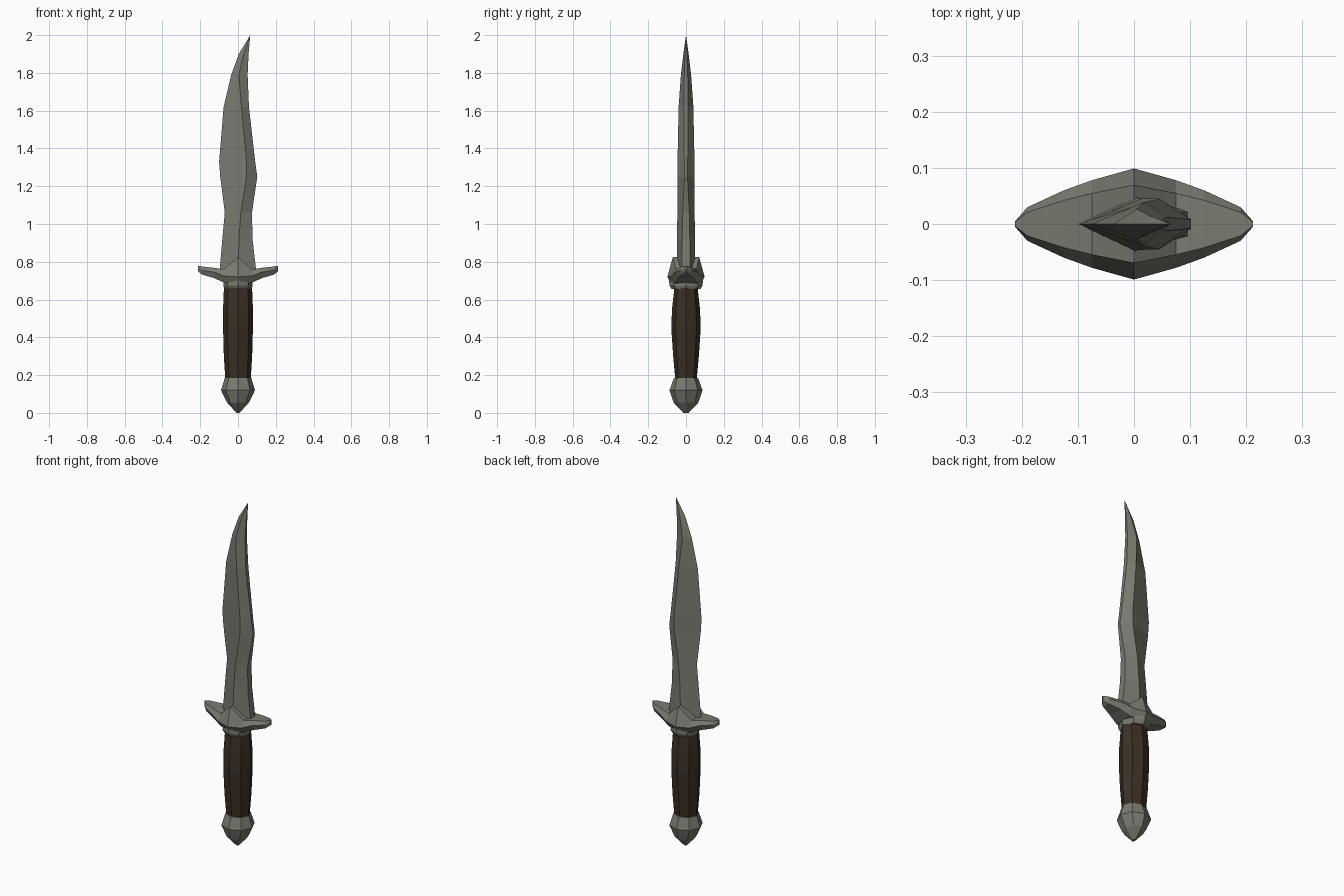
import bpy, bmesh, math

if "Cube" in bpy.data.objects:
    bpy.data.objects.remove(bpy.data.objects["Cube"])


def material(name, rgb):
    m = bpy.data.materials.new(name)
    m.diffuse_color = (*rgb, 1)
    m.use_nodes = True
    m.node_tree.nodes["Principled BSDF"].inputs["Base Color"].default_value = m.diffuse_color
    return m


steel = material("dull steel", (0.19, 0.195, 0.16))
leather = material("dark brown leather", (0.042, 0.029, 0.018))


def loft(name, rings, mat):
    """Join equal-length rings of points into a closed flat-shaded solid."""
    bm = bmesh.new()
    vs = [[bm.verts.new(p) for p in r] for r in rings]
    n = len(rings[0])
    for a, b in zip(vs, vs[1:]):
        for i in range(n):
            j = (i + 1) % n
            bm.faces.new((a[i], a[j], b[j], b[i]))
    bm.faces.new(vs[0])
    bm.faces.new(vs[-1])
    bmesh.ops.remove_doubles(bm, verts=bm.verts, dist=0.0005)
    bmesh.ops.recalc_face_normals(bm, faces=bm.faces)
    me = bpy.data.meshes.new(name)
    bm.to_mesh(me)
    bm.free()
    me.materials.append(mat)
    ob = bpy.data.objects.new(name, me)
    bpy.context.collection.objects.link(ob)
    return ob


def turned(name, profile, mat, sides=8):
    """Oval turned part from (z, x radius, y radius) rows."""
    rings = [[(rx * math.cos(math.tau * i / sides), ry * math.sin(math.tau * i / sides), z)
              for i in range(sides)] for z, rx, ry in profile]
    return loft(name, rings, mat)


# Pommel, grip and collar
turned("pommel", [(0.0, 0.008, 0.014), (0.055, 0.058, 0.066), (0.12, 0.09, 0.087),
                  (0.185, 0.07, 0.064)], steel)
turned("grip", [(0.16, 0.066, 0.055), (0.3, 0.075, 0.068), (0.45, 0.079, 0.078),
                (0.55, 0.079, 0.074), (0.675, 0.074, 0.06)], leather)
turned("collar", [(0.655, 0.071, 0.076), (0.675, 0.078, 0.088), (0.715, 0.07, 0.09)], steel)

# Boat-shaped guard: (x, half width, bottom, middle, top), mirrored in x
half = [(0.0, 0.099, 0.67, 0.72, 0.825), (0.075, 0.078, 0.69, 0.725, 0.76),
        (0.125, 0.06, 0.713, 0.745, 0.768), (0.19, 0.03, 0.732, 0.755, 0.775),
        (0.212, 0.005, 0.75, 0.765, 0.778)]
sections = [(-x, *r) for x, *r in reversed(half[1:])] + half
loft("guard", [[(x, -0.7 * w, t), (x, -w, m), (x, -0.7 * w, b),
                (x, 0.7 * w, b), (x, w, m), (x, 0.7 * w, t)]
               for x, w, b, m, t in sections], steel)

# Curved blade: (z, left edge, ridge, right edge, half thickness, half spine)
blade = [(0.72, -0.1, 0.0, 0.1, 0.05, 0.022), (0.92, -0.083, 0.005, 0.077, 0.047, 0.02),
         (1.06, -0.07, 0.015, 0.074, 0.046, 0.017), (1.25, -0.094, 0.045, 0.102, 0.045, 0.008),
         (1.33, -0.1, 0.045, 0.091, 0.045, 0.009), (1.62, -0.076, 0.018, 0.058, 0.039, 0.012),
         (1.79, -0.036, 0.005, 0.051, 0.027, 0.009), (1.9, 0.004, 0.03, 0.056, 0.014, 0.005),
         (2.0, 0.065, 0.065, 0.065, 0, 0)]
loft("blade", [[(l, 0, z), (c, -t, z), (r, -s, z), (r, s, z), (c, t, z)]
               for z, l, c, r, t, s in blade], steel)
